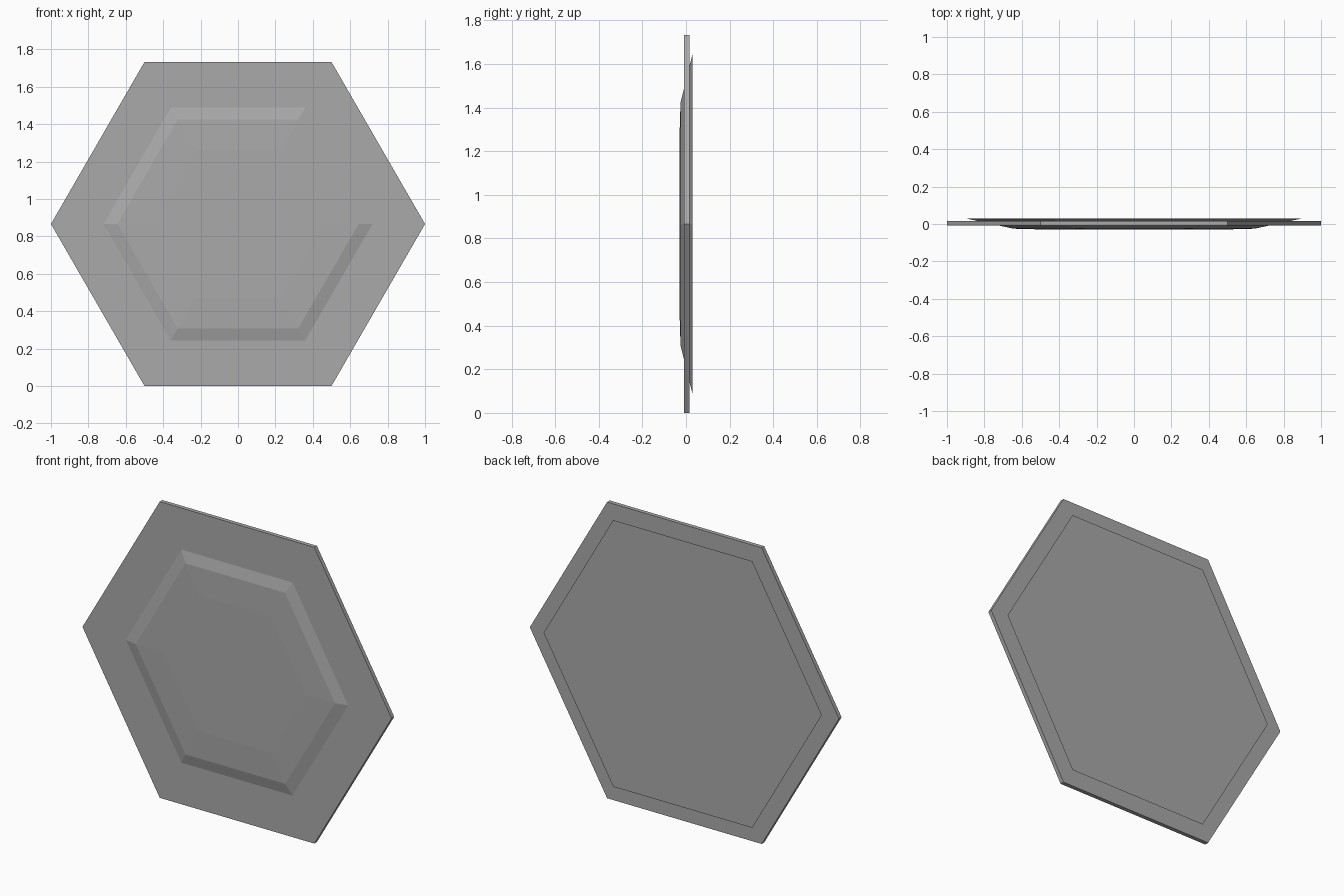
import bpy, bmesh
from math import cos, sin, pi

cube = bpy.data.objects.get("Cube")
if cube:
    bpy.data.objects.remove(cube, do_unlink=True)

MID = 3 ** 0.5 / 2  # half the height of a hexagon with radius 1

grey = bpy.data.materials.new("plain_grey")
grey.use_nodes = True
colour = (0.4, 0.4, 0.4, 1)
grey.diffuse_color = colour
grey.node_tree.nodes["Principled BSDF"].inputs["Base Color"].default_value = colour


def hex_stack(name, rings):
    """Closed hexagonal solid through (radius, y) rings, back to front."""
    bm = bmesh.new()
    loops = [[bm.verts.new((r * cos(i * pi / 3), y, MID + r * sin(i * pi / 3)))
              for i in range(6)] for r, y in rings]
    for a, b in zip(loops, loops[1:]):
        for i in range(6):
            j = (i + 1) % 6
            bm.faces.new((a[i], a[j], b[j], b[i]))
    bm.faces.new(loops[0])
    bm.faces.new(loops[-1])
    bmesh.ops.recalc_face_normals(bm, faces=bm.faces)
    mesh = bpy.data.meshes.new(name)
    bm.to_mesh(mesh)
    bm.free()
    mesh.materials.append(grey)
    obj = bpy.data.objects.new(name, mesh)
    bpy.context.collection.objects.link(obj)
    return obj


# Thin outer plate
hex_stack("flange_plate", [(1, 0.015), (1, -0.009)])

# Raised centre: steep bevel, shallow bevel, flat top; slightly proud at the back
hex_stack("raised_panel", [(0.9, 0.03), (0.645, -0.025), (0.46, -0.03)])
